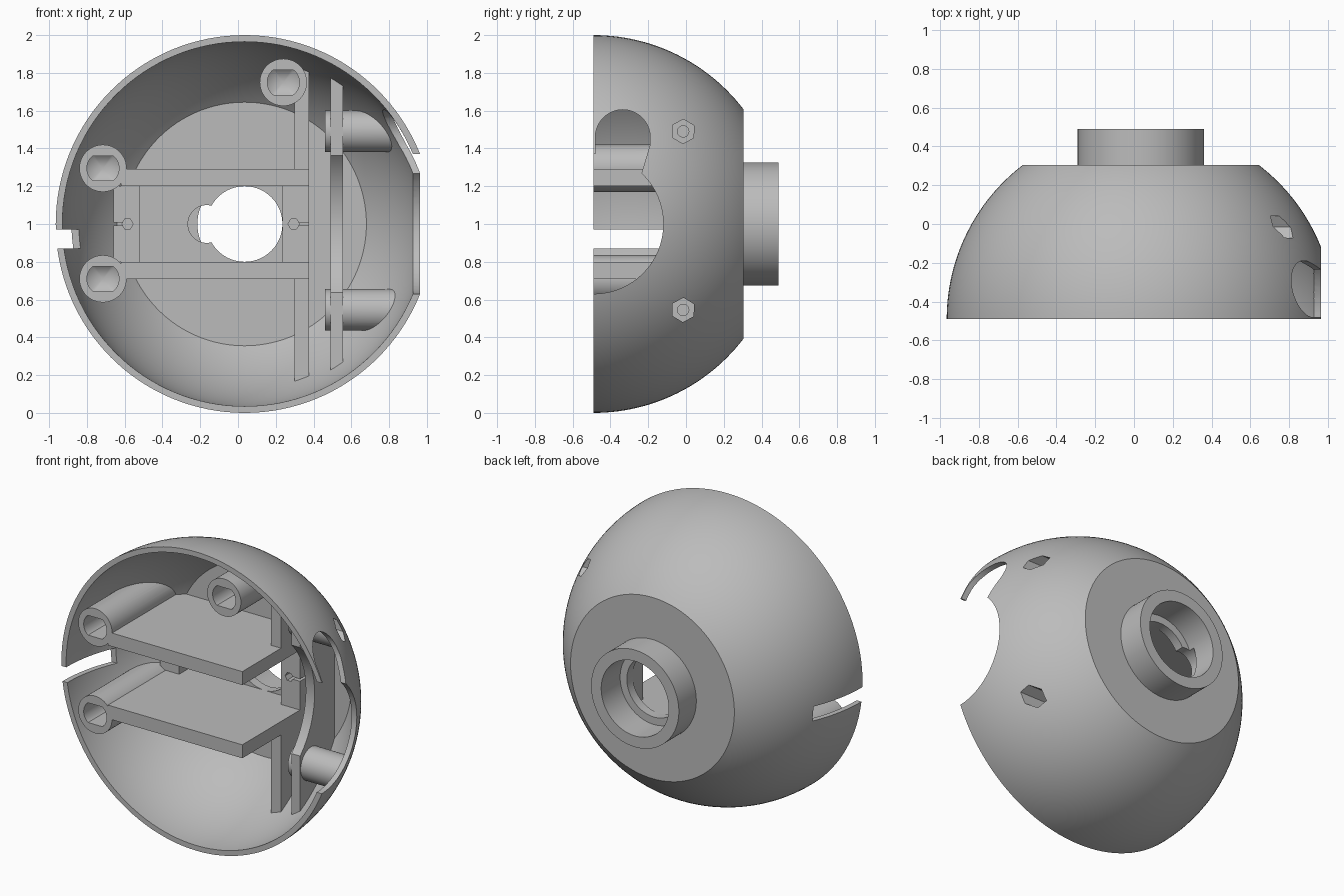
import bpy, bmesh, math
from mathutils import Vector

cube = bpy.data.objects.get("Cube")
if cube:
    bpy.data.objects.remove(cube, do_unlink=True)

CX, CY, CZ = 0.035, -0.49, 1.0     # centre of the dome
R_OUT, R_IN = 1.0, 0.965
BACK, FLOOR = 0.305, 0.228         # outer and inner faces of the flat back

grey = bpy.data.materials.new("plain_grey")
grey.use_nodes = True
grey.diffuse_color = (0.5, 0.5, 0.5, 1)
grey.node_tree.nodes["Principled BSDF"].inputs["Base Color"].default_value = (0.5, 0.5, 0.5, 1)


def finish(name, bm):
    bmesh.ops.recalc_face_normals(bm, faces=bm.faces)
    mesh = bpy.data.meshes.new(name)
    bm.to_mesh(mesh)
    bm.free()
    mesh.materials.append(grey)
    obj = bpy.data.objects.new(name, mesh)
    bpy.context.collection.objects.link(obj)
    return obj


def circle(u, v, r, n=48, flat=None, turn=0):
    """Outline of a circle, optionally with flats above and below."""
    pts = []
    for i in range(n):
        a = 2 * math.pi * i / n + turn
        h = r * math.sin(a)
        if flat:
            h = max(-flat, min(flat, h))
        pts.append((u + r * math.cos(a), v + h))
    return pts


def prism(name, pts, axis, a, b, tip=0):
    """Extrude an outline along x (points are y, z) or y (points are x, z)."""
    def place(p, d):
        return Vector((d, p[0], p[1])) if axis == "x" else Vector((p[0], d, p[1]))
    bm = bmesh.new()
    low = [bm.verts.new(place(p, a)) for p in pts]
    high = [bm.verts.new(place(p, b)) for p in pts]
    n = len(pts)
    for i in range(n):
        j = (i + 1) % n
        bm.faces.new((low[i], low[j], high[j], high[i]))
    bm.faces.new(low)
    end = bm.faces.new(high)
    if tip:
        mid = end.calc_center_median()
        poke = bmesh.ops.poke(bm, faces=[end])
        poke["verts"][0].co = mid + (place((0, 0), tip) - place((0, 0), 0))
    return finish(name, bm)


def box(name, x, y, z):
    return prism(name, [(x[0], z[0]), (x[1], z[0]), (x[1], z[1]), (x[0], z[1])], "y", *y)


def lathe(name, profile, steps=128):
    """Revolve (radius, y) points about the dome axis."""
    bm = bmesh.new()
    rings = []
    for i in range(steps):
        a = 2 * math.pi * i / steps
        rings.append([bm.verts.new((CX + r * math.cos(a), y, CZ + r * math.sin(a)))
                      for r, y in profile])
    n = len(profile)
    for i in range(steps):
        p, q = rings[i], rings[(i + 1) % steps]
        for k in range(n):
            m = (k + 1) % n
            bm.faces.new((p[k], p[m], q[m], q[k]))
    return finish(name, bm)


def arc(r, y_end, n=28):
    end = math.asin((y_end - CY) / r)
    return [(r * math.cos(end * i / n), CY + r * math.sin(end * i / n)) for i in range(n + 1)]


def carve(obj, cutters, operation="DIFFERENCE", keep=False):
    for c in cutters:
        m = obj.modifiers.new("cut", "BOOLEAN")
        m.object, m.operation, m.solver = c, operation, "EXACT"
    deps = bpy.context.evaluated_depsgraph_get()
    mesh = bpy.data.meshes.new_from_object(obj.evaluated_get(deps))
    obj.modifiers.clear()
    obj.data = mesh
    if not keep:
        for c in cutters:
            bpy.data.objects.remove(c, do_unlink=True)


# Dome with flat back and stepped collar
outer, inner = arc(R_OUT, BACK), arc(R_IN, FLOOR)
collar = [(0.325, BACK), (0.325, 0.49), (0.25, 0.49), (0.25, 0.29), (0.2, 0.29), (0.2, FLOOR)]
shell = lathe("dome_shell", outer + collar + inner[::-1])

# Openings in the dome
arch = [(-0.335 + 0.145 * math.cos(math.pi * i / 20), 1.46 + 0.145 * math.sin(math.pi * i / 20))
        for i in range(21)]
arch += [(-0.48, 1.2), (-0.25, 1.2), (-0.235, 1.27), (-0.19, 1.42)]
screw_heights = (1.49, 0.545)
cuts = [
    prism("side_opening_cut", circle(CY, CZ, 0.37, 64), "x", 0.6, 1.3),
    prism("arch_cut", arch, "x", 0.55, 1.3),
    box("slot_cut", (-1.2, -0.7), (-0.7, -0.09), (0.87, 0.97)),
    prism("key_notch_cut", circle(-0.165, CZ, 0.1), "y", 0.15, 0.33),
]
for z in screw_heights:
    cuts.append(prism("screw_recess_cut", circle(-0.015, z, 0.065, 6, turn=0.5), "x", 0.6, 1.2))
carve(shell, cuts)

parts = []

# Shelves reaching from the rim to the back
for side, z in (("upper", 1.2), ("lower", 0.71)):
    parts.append(box(side + "_shelf", (-0.62, 0.375), (CY, 0.25), (z, z + 0.09)))

# Vertical rib, above and below the shelves
parts.append(box("upper_rib", (0.3, 0.375), (-0.08, 0.25), (1.25, 2)))
parts.append(box("lower_rib", (0.3, 0.375), (-0.08, 0.25), (0, 0.75)))

# Side plate with a hollowed front edge
plate = box("side_plate", (0.49, 0.555), (-0.135, 0.25), (0, 2))
carve(plate, [prism("plate_hollow_cut", circle(CY, CZ, 0.508, 64), "x", 0.4, 0.7)])
parts.append(plate)

# Screw tubes on the side
for z in screw_heights:
    tube = prism("screw_tube", circle(-0.02, z, 0.11), "x", 0.46, 1)
    carve(tube, [prism("screw_hole_cut", circle(-0.015, z, 0.03, 24), "x", 0.3, 1.2),
                 prism("screw_recess_cut", circle(-0.015, z, 0.065, 6, turn=0.5), "x", 0.62, 1.2)])
    parts.append(tube)

# Long bosses with flat-sided blind holes
for x, z in ((-0.715, 1.295), (-0.715, 0.71), (0.24, 1.75)):
    boss = prism("long_boss", circle(x, z, 0.125), "y", CY, 0.4)
    carve(boss, [prism("boss_hole_cut", circle(x, z, 0.085, 48, 0.066), "y", -0.6, -0.22, 0.06)])
    parts.append(boss)

# Mounting pads with a small hole and a slit to the outer edge
for x0, x1, hole, edge in ((0.235, 0.375, 0.295, 0.4), (-0.66, -0.52, -0.585, -0.7)):
    pad = box("mounting_pad", (x0, x1), (0.12, 0.25), (0.8, 1.2))
    slit = (min(hole, edge), max(hole, edge))
    carve(pad, [prism("pad_hole_cut", circle(hole, CZ, 0.03, 6), "y", 0.05, 0.22),
                box("pad_slit_cut", slit, (0.05, 0.2), (0.992, 1.008))])
    parts.append(pad)

# Trim the inner parts to the dome
trim_arc = arc(0.985, 0.26)
trim = lathe("trim_helper", [(0.001, CY - 0.001)] + [(0.985, CY - 0.001)] + trim_arc[1:] + [(0.001, 0.26)])
# the core is filled so the helper is a full solid
bm = bmesh.new()
bm.from_mesh(trim.data)
core = [v for v in bm.verts if math.hypot(v.co.x - CX, v.co.z - CZ) < 0.01]
bmesh.ops.remove_doubles(bm, verts=core, dist=0.01)
loose = [e for e in bm.edges if not e.link_faces]
bmesh.ops.delete(bm, geom=loose, context="EDGES")
bmesh.ops.recalc_face_normals(bm, faces=bm.faces)
bm.to_mesh(trim.data)
bm.free()
for p in parts:
    carve(p, [trim], "INTERSECT", keep=True)
bpy.data.objects.remove(trim, do_unlink=True)

# Smooth curved faces, keep edges crisp
for o in [shell] + parts:
    bpy.ops.object.select_all(action="DESELECT")
    o.select_set(True)
    bpy.context.view_layer.objects.active = o
    bpy.ops.object.shade_smooth_by_angle(angle=math.radians(25))
